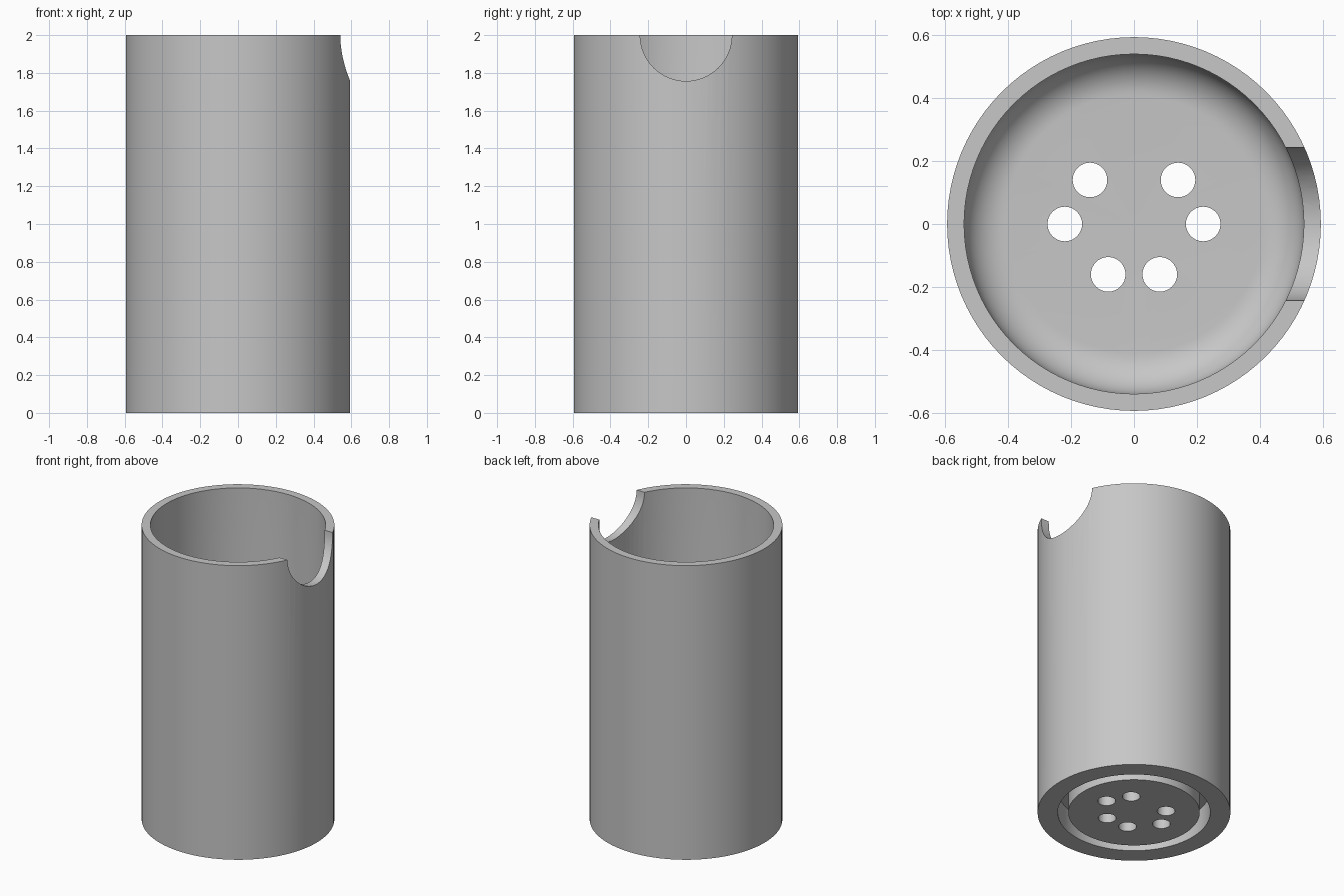
import bpy
import bmesh
import math
from mathutils import Matrix, Vector

cube = bpy.data.objects.get("Cube")
if cube:
    bpy.data.objects.remove(cube, do_unlink=True)

HEIGHT = 2.0
OUTER, INNER = 0.594, 0.54          # wall radii
GROOVE_OUT, GROOVE_IN = 0.47, 0.405  # ring groove under the base
GROOVE_TOP, FLOOR, FILLET = 0.16, 0.24, 0.13
SEGMENTS = 96

grey = bpy.data.materials.new("plain grey")
grey.use_nodes = True
colour = (0.57, 0.57, 0.57, 1.0)
grey.diffuse_color = colour
grey.node_tree.nodes["Principled BSDF"].inputs["Base Color"].default_value = colour


def make_object(name, bm):
    bmesh.ops.recalc_face_normals(bm, faces=bm.faces)
    mesh = bpy.data.meshes.new(name)
    bm.to_mesh(mesh)
    bm.free()
    mesh.materials.append(grey)
    obj = bpy.data.objects.new(name, mesh)
    bpy.context.collection.objects.link(obj)
    return obj


def lathe(name, profile):
    bm = bmesh.new()
    verts = [bm.verts.new((r, 0, z)) for r, z in profile]
    edges = [bm.edges.new(pair) for pair in zip(verts, verts[1:])]
    bmesh.ops.spin(bm, geom=verts + edges, cent=(0, 0, 0), axis=(0, 0, 1),
                   angle=math.tau, steps=SEGMENTS, use_duplicate=False)
    bmesh.ops.remove_doubles(bm, verts=bm.verts, dist=0.0001)
    return make_object(name, bm)


def cut(target, name, radius, depth, matrix, segments):
    bm = bmesh.new()
    bmesh.ops.create_cone(bm, cap_ends=True, segments=segments, radius1=radius,
                          radius2=radius, depth=depth, matrix=matrix)
    cutter = make_object(name, bm)
    cutter.hide_render = True
    mod = target.modifiers.new(name, "BOOLEAN")
    mod.operation = "DIFFERENCE"
    mod.solver = "EXACT"
    mod.object = cutter
    bpy.context.view_layer.objects.active = target
    bpy.ops.object.modifier_apply(modifier=mod.name)
    bpy.data.objects.remove(cutter, do_unlink=True)


# Cup: grooved underside, straight wall, rounded inner corner, flat floor
profile = [(0, 0), (GROOVE_IN, 0), (GROOVE_IN, GROOVE_TOP),
           (GROOVE_OUT, GROOVE_TOP), (GROOVE_OUT, 0),
           (OUTER, 0), (OUTER, HEIGHT), (INNER, HEIGHT)]
for i in range(13):
    a = math.radians(90) * i / 12
    profile.append((INNER - FILLET + FILLET * math.cos(a),
                    FLOOR + FILLET - FILLET * math.sin(a)))
profile.append((0, FLOOR))
cup = lathe("cup", profile)

# Half-round notch in the left side of the rim
sideways = Matrix.Rotation(math.radians(90), 4, "Y")
cut(cup, "rim_notch", 0.243, 0.6,
    Matrix.Translation(Vector((0.6, 0, HEIGHT))) @ sideways, 64)

# Drain holes through the floor
for x, y in [(0.14, 0.14), (0.22, 0), (0.082, -0.16)]:
    for side in (-1, 1):
        cut(cup, "drain_hole", 0.055, 1.0,
            Matrix.Translation(Vector((side * x, y, 0.1))), 32)

bpy.ops.object.select_all(action="DESELECT")
cup.select_set(True)
bpy.context.view_layer.objects.active = cup
bpy.ops.object.shade_smooth_by_angle(angle=math.radians(30))
